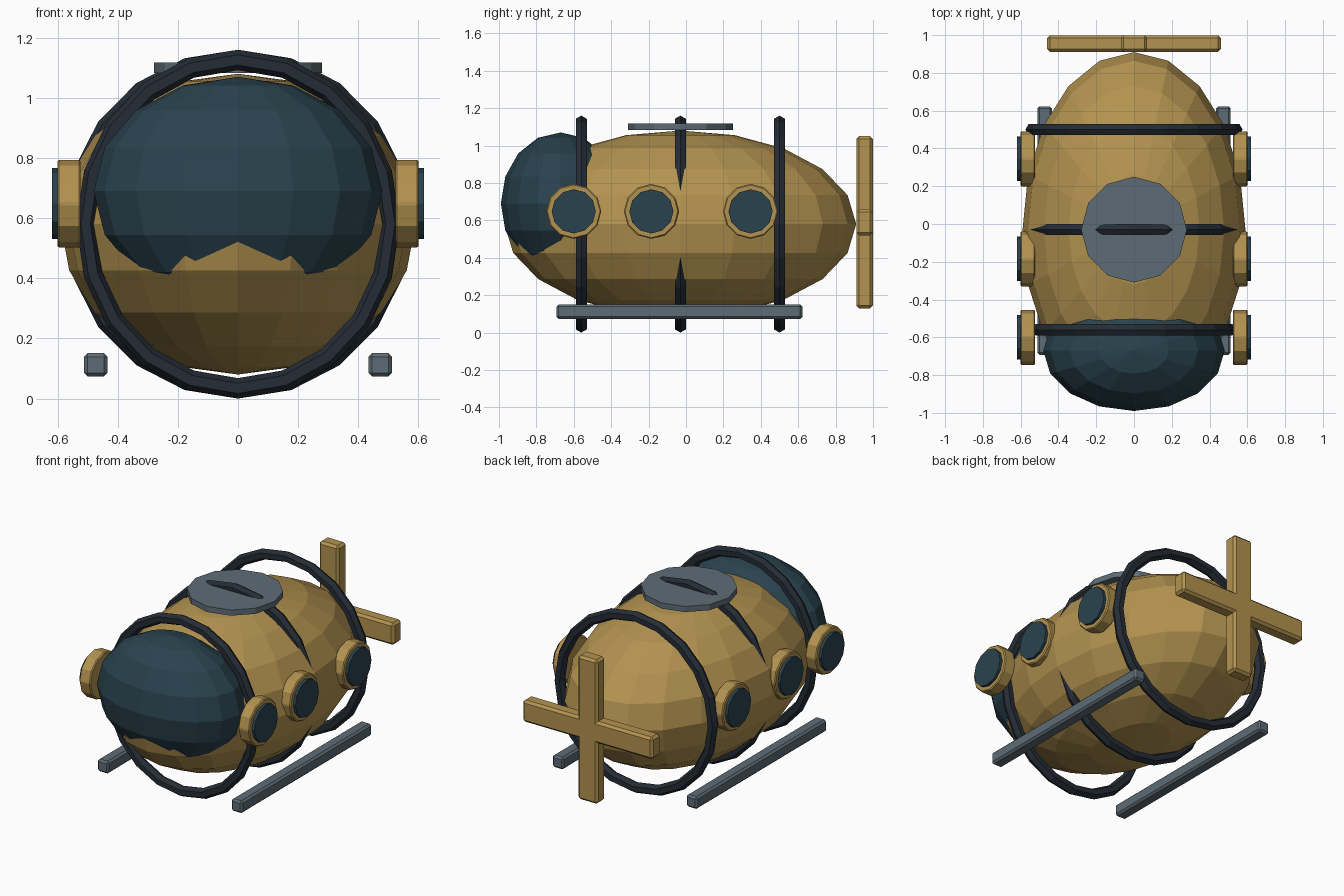
import bpy
from math import pi

if "Cube" in bpy.data.objects:
    bpy.data.objects.remove(bpy.data.objects["Cube"])


def material(name, rgb):
    m = bpy.data.materials.new(name)
    m.diffuse_color = (*rgb, 1)
    m.use_nodes = True
    m.node_tree.nodes["Principled BSDF"].inputs["Base Color"].default_value = m.diffuse_color
    return m


brass = material("brass", (0.45, 0.29, 0.08))
glass = material("dark_glass", (0.022, 0.055, 0.075))
iron = material("dark_iron", (0.018, 0.025, 0.035))
steel = material("steel", (0.11, 0.15, 0.18))


def finish(name, mat, scale=(1, 1, 1), bevel=0):
    ob = bpy.context.object
    ob.name = name
    ob.scale = scale
    bpy.ops.object.transform_apply(location=False, rotation=True, scale=True)
    ob.data.materials.append(mat)
    if bevel:
        b = ob.modifiers.new("bevel", 'BEVEL')
        b.width = bevel
        b.segments = 1
    return ob


def ellipsoid(name, loc, radii, segs, rings, mat):
    bpy.ops.mesh.primitive_uv_sphere_add(segments=segs, ring_count=rings, radius=1, location=loc)
    return finish(name, mat, radii)


def box(name, loc, size, mat, bevel):
    bpy.ops.mesh.primitive_cube_add(size=1, location=loc)
    return finish(name, mat, size, bevel)


def disc(name, loc, r, depth, mat, rot=(0, 0, 0), bevel=0):
    bpy.ops.mesh.primitive_cylinder_add(vertices=12, radius=r, depth=depth, location=loc, rotation=rot)
    return finish(name, mat, bevel=bevel)


# Hull and front viewing dome
ellipsoid("hull", (0, -0.03, 0.58), (0.59, 0.94, 0.5), 20, 10, brass)
ellipsoid("front_dome", (0, -0.67, 0.69), (0.48, 0.32, 0.38), 16, 8, glass)

# Frame hoops around the hull, the front one a little narrower
for name, y, half_width in (("front_hoop", -0.56, 0.538),
                            ("middle_hoop", -0.03, 0.575),
                            ("rear_hoop", 0.50, 0.575)):
    bpy.ops.mesh.primitive_torus_add(major_segments=20, minor_segments=6,
                                     major_radius=0.546, minor_radius=0.034,
                                     location=(0, y, 0.58), rotation=(pi / 2, 0, 0))
    finish(name, iron, (half_width / 0.58, 1, 1))

# Top hatch
disc("hatch", (0, -0.03, 1.1), 0.28, 0.036, steel)

# Portholes and skids on both sides
for side, s in (("right", 1), ("left", -1)):
    for i, y in enumerate((-0.6, -0.185, 0.345)):
        disc(f"{side}_porthole_rim_{i + 1}", (s * 0.562, y, 0.648), 0.147, 0.078, brass,
             (0, pi / 2, 0), 0.006)
        disc(f"{side}_porthole_glass_{i + 1}", (s * 0.574, y, 0.648), 0.118, 0.09, glass,
             (0, pi / 2, 0))
    box(f"{side}_skid", (s * 0.473, -0.035, 0.112), (0.078, 1.315, 0.078), steel, 0.012)

# Propeller: two crossed bars
box("propeller_vertical", (0, 0.955, 0.59), (0.14, 0.088, 0.92), brass, 0.015)
box("propeller_horizontal", (0, 0.955, 0.59), (0.92, 0.088, 0.14), brass, 0.015)
